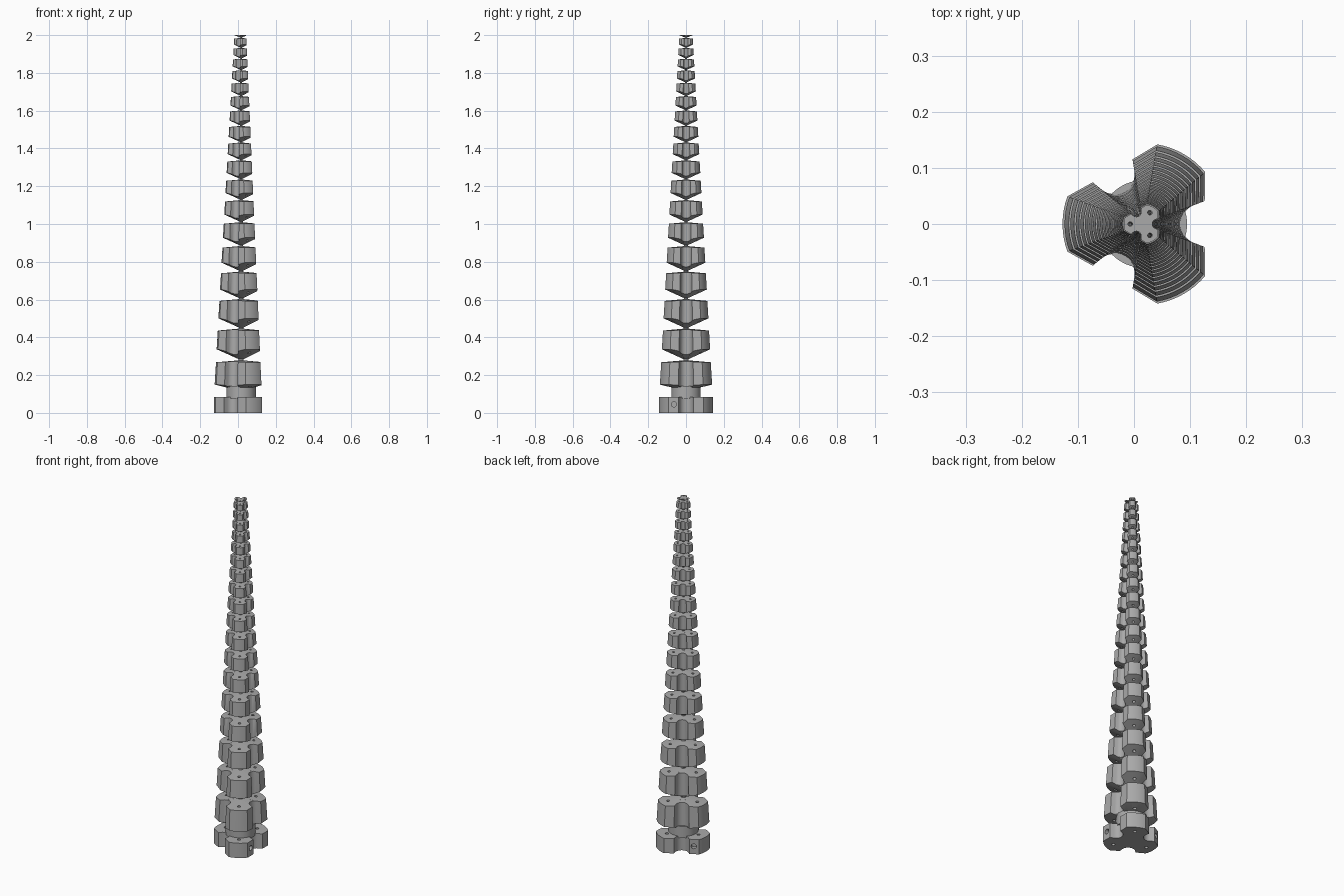
import bpy
import bmesh
from math import sin, cos, radians, atan2, hypot, pi
from mathutils import Matrix, Vector

if "Cube" in bpy.data.objects:
    bpy.data.objects.remove(bpy.data.objects["Cube"], do_unlink=True)

AXIS_X = 0.0166      # the three-lobed section is off-centre in its bounds
BASE_R = 0.144
BASE_H = 0.085

grey = bpy.data.materials.new("plain grey")
grey.use_nodes = True
grey.diffuse_color = (0.4, 0.4, 0.4, 1)
grey.node_tree.nodes["Principled BSDF"].inputs["Base Color"].default_value = (0.4, 0.4, 0.4, 1)


def radius(z):
    """Outer radius of the tapering arm at a height."""
    return BASE_R - 0.0565 * max(z - BASE_H, 0)


def outline():
    """Unit cross-section: three round-ended lobes with scooped grooves between."""
    pts = []
    for third in range(3):
        turn = Matrix.Rotation(third * 2 * pi / 3, 2)
        part = [(0.76, -0.284)]
        for i in range(13):
            a = radians(246 - 11 * i)
            part.append((0.715 + 0.25 * cos(a), 0.25 * sin(a)))
        part.append((0.76, 0.284))
        part += [(cos(radians(a)), sin(radians(a))) for a in range(40, 81, 5)]
        pts += [turn @ Vector(p) for p in part]
    return pts


SECTION = outline()


def lobed_ring(bm, r, z, slope=0.0):
    """Lobed ring; slope lifts points nearer the axis so the end is conical."""
    return [bm.verts.new((p.x * r, p.y * r, z + slope * (1 - p.length))) for p in SECTION]


def neck_ring(bm, r, z):
    return [bm.verts.new((r * p.x / p.length, r * p.y / p.length, z)) for p in SECTION]


def loft(bm, rings):
    n = len(SECTION)
    for a, b in zip(rings, rings[1:]):
        for i in range(n):
            j = (i + 1) % n
            bm.faces.new((a[i], a[j], b[j], b[i]))
    bm.faces.new(list(reversed(rings[0])))
    bm.faces.new(rings[-1])


def make_object(name, bm):
    bmesh.ops.recalc_face_normals(bm, faces=bm.faces)
    mesh = bpy.data.meshes.new(name)
    bm.to_mesh(mesh)
    bm.free()
    mesh.materials.append(grey)
    obj = bpy.data.objects.new(name, mesh)
    obj.location.x = AXIS_X
    bpy.context.collection.objects.link(obj)
    return obj


def activate(obj):
    bpy.ops.object.select_all(action="DESELECT")
    obj.select_set(True)
    bpy.context.view_layer.objects.active = obj


def cut(obj, cutter):
    mod = obj.modifiers.new("holes", "BOOLEAN")
    mod.operation = "DIFFERENCE"
    mod.solver = "EXACT"
    mod.object = cutter
    activate(obj)
    bpy.ops.object.modifier_apply(modifier=mod.name)


def add_tube(bm, start, end, r1, r2, sides=12):
    """Closed round bar between two points, with horizontal or axial ends."""
    axis = end - start
    rot = axis.to_track_quat("Z", "Y").to_matrix().to_4x4()
    bmesh.ops.create_cone(bm, cap_ends=True, segments=sides, radius1=r1, radius2=r2,
                          depth=axis.length,
                          matrix=Matrix.Translation((start + end) / 2) @ rot)


# Base foot
bm = bmesh.new()
loft(bm, [lobed_ring(bm, BASE_R, 0), lobed_ring(bm, BASE_R, BASE_H)])
base = make_object("base_foot", bm)

# Round hub between the foot and the first segment
bm = bmesh.new()
add_tube(bm, Vector((0, 0, BASE_H - 0.01)), Vector((0, 0, 0.142)), 0.078, 0.078, 64)
hub = make_object("base_hub", bm)

# Arm: shrinking segments joined by thin necks
bm = bmesh.new()
top, step = 0.278, 0.168
rings = [neck_ring(bm, 0.05, 0.128),
         lobed_ring(bm, radius(0.15), 0.15, -0.02),
         lobed_ring(bm, radius(top), top - 0.01, 0.01),
         neck_ring(bm, 0.1 * radius(top), top)]
for k in range(17):
    low = top + 0.35 * step
    tip = top + 0.04 * step
    top += step
    neck = 0.1 * radius(tip)
    rings += [neck_ring(bm, neck, tip),
              lobed_ring(bm, radius(low), low, tip - low),
              lobed_ring(bm, radius(top), top - 0.06 * step, 0.06 * step),
              neck_ring(bm, 0.1 * radius(top), top)]
    step *= 0.9305

# Flat tip plate, flaring from the last neck
rings += [neck_ring(bm, 0.1 * radius(top), top + 0.002),
          lobed_ring(bm, radius(2) * 0.97, 1.999, -0.01),
          lobed_ring(bm, radius(2) * 0.97, 2.0)]
loft(bm, rings)
arm = make_object("segmented_arm", bm)

# Cord holes running up each lobe
bm = bmesh.new()
for deg in (60, 180, 300):
    d = Vector((cos(radians(deg)), sin(radians(deg)), 0))
    add_tube(bm, d * 0.69 * radius(0) + Vector((0, 0, -0.02)),
             d * 0.62 * radius(2) + Vector((0, 0, 2.03)),
             0.065 * radius(0), 0.11 * radius(2))
cord_cutter = make_object("cord_hole_cutter", bm)

# Blind side holes in two of the foot's lobes
bm = bmesh.new()
for deg, side in ((0, -0.064), (120, 0.064)):
    turn = Matrix.Rotation(radians(deg), 3, "Z")
    add_tube(bm, turn @ Vector((0.085, side, 0.045)), turn @ Vector((0.13, side, 0.045)),
             0.014, 0.014, 20)
side_cutter = make_object("side_hole_cutter", bm)

cut(base, cord_cutter)
cut(base, side_cutter)
cut(arm, cord_cutter)
for cutter in (cord_cutter, side_cutter):
    bpy.data.objects.remove(cutter, do_unlink=True)

for obj in (base, hub, arm):
    activate(obj)
    bpy.ops.object.shade_smooth_by_angle(angle=radians(25))
